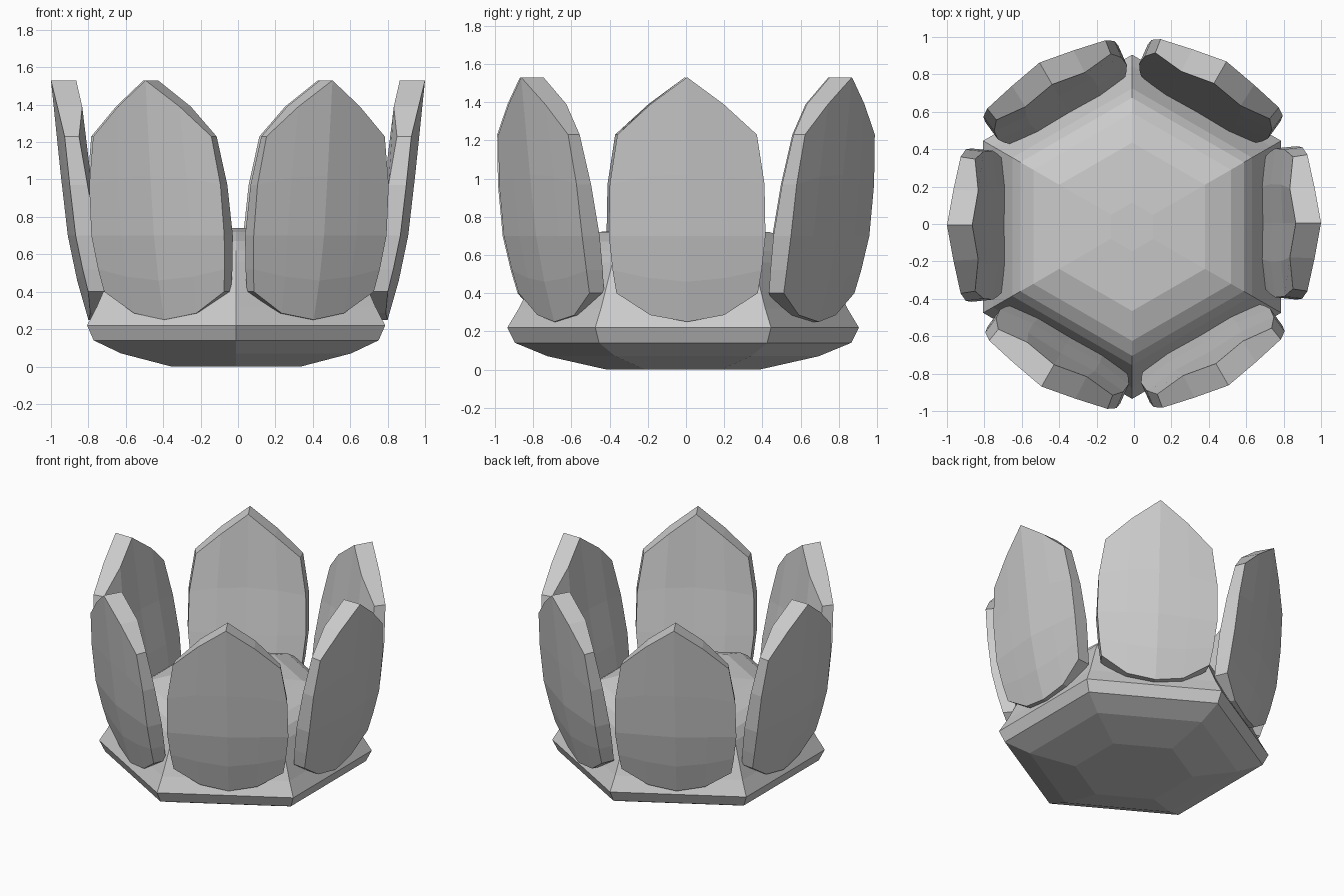
import bpy, bmesh, math

if "Cube" in bpy.data.objects:
    bpy.data.objects.remove(bpy.data.objects["Cube"])

grey = bpy.data.materials.new("plain grey")
grey.diffuse_color = (0.6, 0.6, 0.6, 1)
grey.use_nodes = True
grey.node_tree.nodes["Principled BSDF"].inputs["Base Color"].default_value = grey.diffuse_color


def make_object(name, bm, loc=(0, 0, 0)):
    bmesh.ops.recalc_face_normals(bm, faces=bm.faces)
    me = bpy.data.meshes.new(name)
    bm.to_mesh(me)
    bm.free()
    me.materials.append(grey)
    ob = bpy.data.objects.new(name, me)
    ob.location = loc
    bpy.context.collection.objects.link(ob)
    return ob


def lerp(table, z):
    for (z0, a), (z1, b) in zip(table, table[1:]):
        if z <= z1:
            return a + (b - a) * (z - z0) / (z1 - z0)
    return table[-1][1]


# Six-sided domed heart: (corner radius, height)
profile = [(0.40, 0), (0.71, 0.07), (0.88, 0.14), (0.92, 0.22), (0.86, 0.32),
           (0.79, 0.46), (0.74, 0.56), (0.69, 0.62), (0.61, 0.67),
           (0.45, 0.72), (0.13, 0.74)]
bm = bmesh.new()
rings = []
for r, z in profile:
    rings.append([bm.verts.new((r * math.cos(math.radians(30 + 60 * i)),
                                r * math.sin(math.radians(30 + 60 * i)), z))
                  for i in range(6)])
for lo, hi in zip(rings, rings[1:]):
    for i in range(6):
        j = (i + 1) % 6
        bm.faces.new((lo[i], lo[j], hi[j], hi[i]))
bm.faces.new(rings[0][::-1])
bm.faces.new(rings[-1])
make_object("flower_heart", bm, (-0.01, -0.015, 0))

# Petal: rows of (half width, edge height, mid height, centre height)
rows = [(0.37, 0.40, 0.285, 0.25), (0.39, 0.52, 0.48, 0.46),
        (0.41, 0.70, 0.70, 0.70), (0.405, 0.97, 1.01, 1.02),
        (0.365, 1.23, 1.39, 1.53)]
outer = [(0.25, 0.80), (0.46, 0.86), (0.70, 0.91), (1.0, 0.945), (1.53, 1.0)]
inner = [(0.25, 0.68), (0.40, 0.705), (0.70, 0.755), (1.0, 0.81), (1.23, 0.85), (1.53, 0.865)]
outer_drop = (0.042, 0.02, 0)     # sideways curl of the outer face
inner_drop = (0, 0.025, 0.02)     # slight inward swelling of the inner face


def petal(name, angle):
    bm = bmesh.new()
    sheets = []
    ca, sa = math.cos(angle), math.sin(angle)
    for table, drop, shrink in ((outer, outer_drop, 0), (inner, inner_drop, 0.012)):
        sheet = []
        for w, ze, zm, zc in rows:
            line = []
            for c in (-2, -1, 0, 1, 2):
                k = 2 - abs(c)
                z = (ze, zm, zc)[k]
                s = (w - shrink) * (0, 0.52, 1)[abs(c)] * (1 if c > 0 else -1)
                r = lerp(table, z) - (0 if z > 1.5 else drop[k])
                s += 0.006
                line.append(bm.verts.new((r * ca - s * sa, r * sa + s * ca, z)))
            sheet.append(line)
        sheets.append(sheet)
        for a, b in zip(sheet, sheet[1:]):
            for i in range(4):
                bm.faces.new((a[i], a[i + 1], b[i + 1], b[i]))
    # Rim joining the outer and inner faces
    n = len(rows)
    border = ([(0, c) for c in range(5)] + [(r, 4) for r in range(1, n)]
              + [(n - 1, c) for c in (3, 2, 1, 0)] + [(r, 0) for r in range(n - 2, 0, -1)])
    o, q = sheets
    for (r0, c0), (r1, c1) in zip(border, border[1:] + border[:1]):
        bm.faces.new((o[r0][c0], o[r1][c1], q[r1][c1], q[r0][c0]))
    make_object(name, bm)


for i in range(6):
    petal(f"petal_{i + 1}", math.radians(60 * i))
